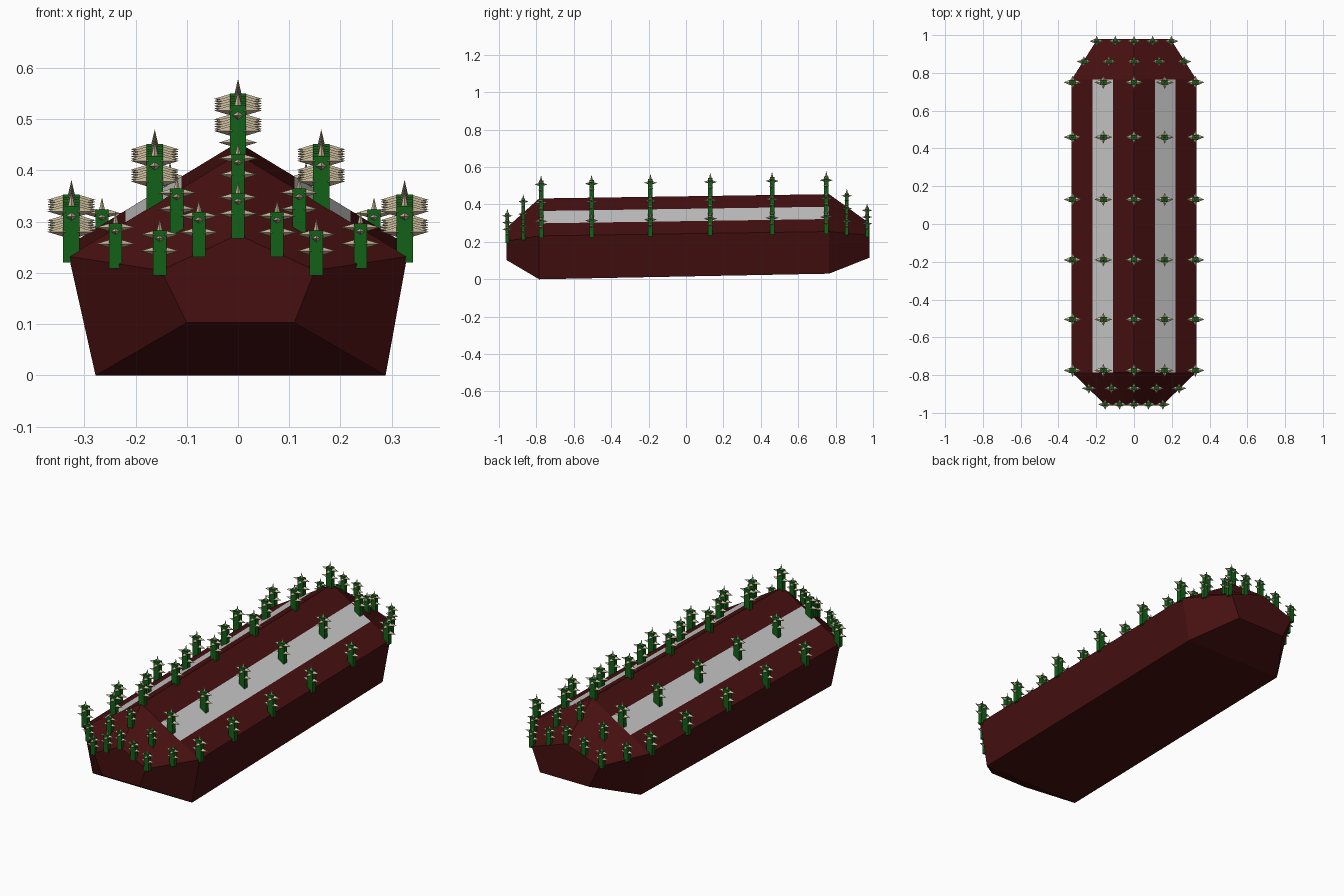
import bpy, bmesh
from math import pi
from mathutils import Matrix, Vector

cube = bpy.data.objects.get("Cube")
if cube:
    bpy.data.objects.remove(cube)


def material(name, rgb):
    m = bpy.data.materials.new(name)
    m.use_nodes = True
    m.diffuse_color = (*rgb, 1)
    m.node_tree.nodes["Principled BSDF"].inputs["Base Color"].default_value = (*rgb, 1)
    return m


maroon = material("dark maroon", (0.062, 0.005, 0.005))
pale = material("pale grey", (0.58, 0.58, 0.58))
green = material("stem green", (0.006, 0.12, 0.009))
straw = material("straw", (0.62, 0.52, 0.34))


def add_object(name, bm, mats):
    mesh = bpy.data.meshes.new(name)
    bm.to_mesh(mesh)
    bm.free()
    for m in mats:
        mesh.materials.append(m)
    obj = bpy.data.objects.new(name, mesh)
    bpy.context.collection.objects.link(obj)
    return obj


# Hull sections: y, bottom half width, bottom z, eave half width, eave z, ridge z
sections = [
    (-0.96, 0.105, 0.103, 0.15, 0.205, 0.275),
    (-0.785, 0.283, 0.0, 0.33, 0.232, 0.432),
    (0.765, 0.283, 0.03, 0.33, 0.255, 0.455),
    (0.98, 0.14, 0.115, 0.193, 0.235, 0.30),
]
STRIPE = (0.665, 0.335)   # stripe edges as fractions of the eave half width


def ring(bm, s):
    y, bw, bz, ew, ez, rz = s
    half = [(bw + 0.005, bz), (ew, ez)]
    half += [(ew * f, rz + (ez - rz) * f) for f in STRIPE]
    left = [(-x, z) for x, z in reversed(half)]
    left[-1] = (-bw + 0.005, bz)
    return [bm.verts.new((x, y, z)) for x, z in half + [(0, rz)] + left]


# Hull with the two roof stripes cut into its long middle section
bm = bmesh.new()
rings = [ring(bm, s) for s in sections]
for k, (a, b) in enumerate(zip(rings, rings[1:])):
    n = len(a)
    for i in range(n):
        j = (i + 1) % n
        f = bm.faces.new((a[i], a[j], b[j], b[i]))
        f.material_index = 1 if k == 1 and i in (2, 5) else 0
bm.faces.new(rings[0])
bm.faces.new(rings[-1])
bmesh.ops.recalc_face_normals(bm, faces=bm.faces)
add_object("hull", bm, [maroon, pale])


# One thorny stem: square post, pointed tip and flat thorns on its sides
def thorn(bm, base, direction, radius, length, flat=1.0):
    turn = Vector((0, 0, 1)).rotation_difference(Vector(direction)).to_matrix().to_4x4()
    mat = (Matrix.Translation(base) @ Matrix.Diagonal((1, 1, flat, 1)) @ turn
           @ Matrix.Translation((0, 0, length / 2)))
    made = bmesh.ops.create_cone(bm, cap_ends=True, segments=4, radius1=radius,
                                 radius2=0, depth=length, matrix=mat)
    for f in {f for v in made["verts"] for f in v.link_faces}:
        f.material_index = 1


bm = bmesh.new()
bmesh.ops.create_cube(bm, size=1, matrix=Matrix.Translation((0, 0, 0.04))
                      @ Matrix.Diagonal((0.032, 0.024, 0.11, 1)))
thorn(bm, (0, 0, 0.094), (0, 0, 1), 0.007, 0.03)
for side in (-1, 1):
    for z in (0.045, 0.085):
        thorn(bm, (side * 0.012, 0, z), (side, 0, 0), 0.015, 0.035, 0.7)
    thorn(bm, (0, side * 0.01, 0.075), (0, side, 0), 0.012, 0.025, 0.7)
first = add_object("thorny_stem", bm, [green, straw])
stem_mesh = first.data
bpy.data.objects.remove(first)


def roof(y):
    """Eave half width, eave z and ridge z at a given y."""
    for a, b in zip(sections, sections[1:]):
        if y <= b[0]:
            t = (y - a[0]) / (b[0] - a[0])
            return [p + (q - p) * t for p, q in zip(a[3:], b[3:])]


# Rows of five stems over the roof, smaller at both ends
for row, y in enumerate((-0.955, -0.87, -0.775, -0.505, -0.19, 0.13, 0.46, 0.75, 0.86, 0.968)):
    ew, ez, rz = roof(y)
    scale = 1.0 if 2 <= row <= 7 else 0.8
    for col in range(-2, 3):
        f = col / 2 * 0.985
        obj = bpy.data.objects.new(f"thorny_stem_{row + 1}_{col + 3}", stem_mesh)
        obj.location = (ew * f, y, rz + (ez - rz) * abs(f))
        obj.scale = (scale,) * 3
        bpy.context.collection.objects.link(obj)
